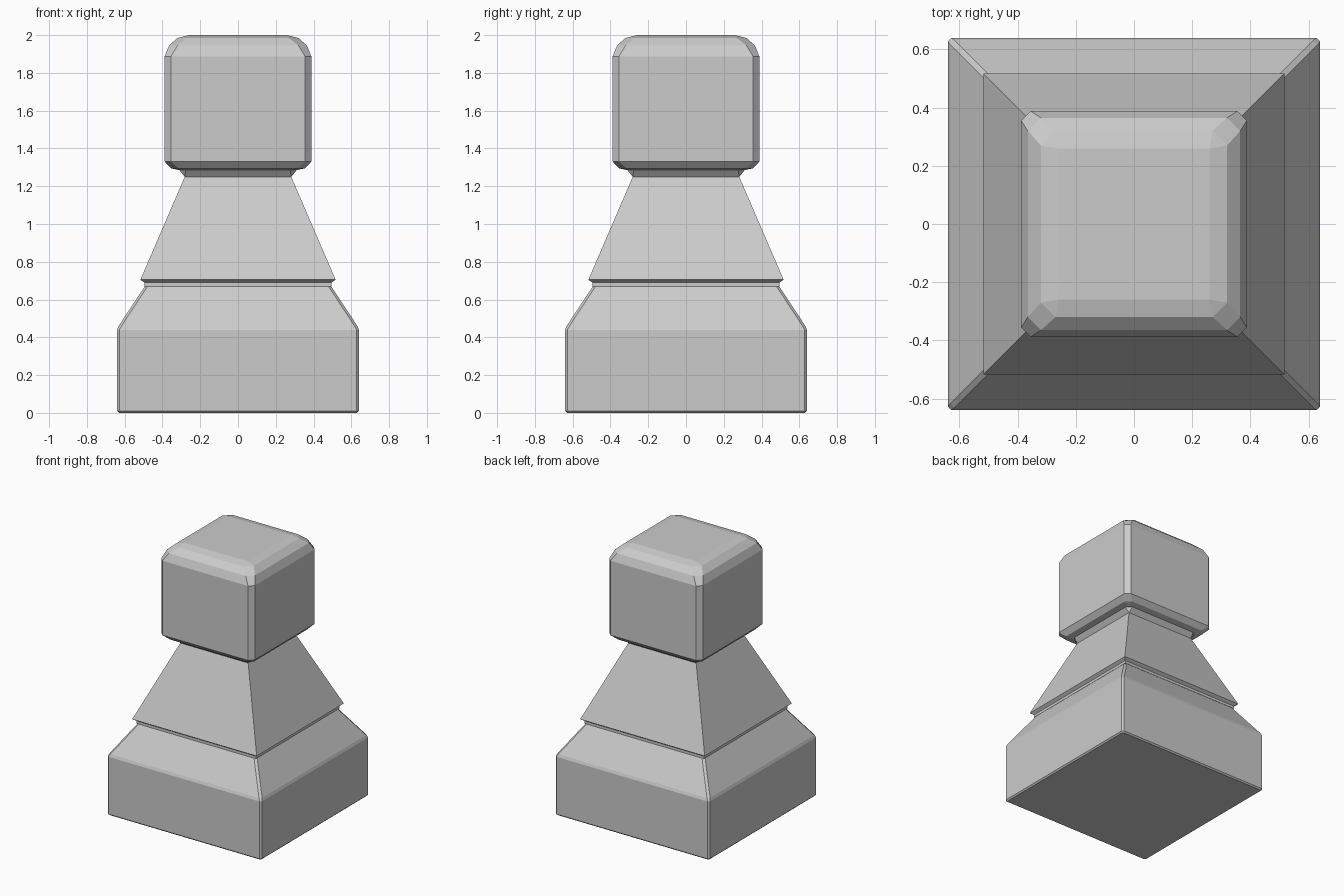
import bpy
import bmesh

if "Cube" in bpy.data.objects:
    bpy.data.objects.remove(bpy.data.objects["Cube"])

grey = bpy.data.materials.new("plain grey")
grey.diffuse_color = (0.6, 0.6, 0.6, 1)
grey.use_nodes = True
grey.node_tree.nodes["Principled BSDF"].inputs["Base Color"].default_value = grey.diffuse_color


def square_ring(bm, z, half, cut):
    """Square outline at height z with its corners cut off."""
    a, b = half, half - cut
    pts = [(a, -b), (a, b), (b, a), (-b, a), (-a, b), (-a, -b), (-b, -a), (b, -a)]
    return [bm.verts.new((x, y, z)) for x, y in pts]


def stack(name, profile):
    """Closed solid through rows of (height, half width, corner cut)."""
    bm = bmesh.new()
    rings = [square_ring(bm, *row) for row in profile]
    for low, high in zip(rings, rings[1:]):
        for i in range(8):
            j = (i + 1) % 8
            bm.faces.new((low[i], low[j], high[j], high[i]))
    bm.faces.new(rings[0][::-1])
    bm.faces.new(rings[-1])
    bmesh.ops.remove_doubles(bm, verts=bm.verts, dist=0.0005)
    bmesh.ops.recalc_face_normals(bm, faces=bm.faces)
    mesh = bpy.data.meshes.new(name)
    bm.to_mesh(mesh)
    bm.free()
    mesh.materials.append(grey)
    obj = bpy.data.objects.new(name, mesh)
    bpy.context.collection.objects.link(obj)
    return obj


# Heavy foot with sloped shoulders
stack("base", [(0, 0.63, 0.008), (0.01, 0.64, 0.012), (0.44, 0.64, 0.012),
               (0.46, 0.632, 0.015), (0.665, 0.497, 0.015), (0.675, 0.49, 0.015)])

# Tapered body with a groove below and a flared collar above
stack("body", [(0.67, 0.495, 0), (0.69, 0.495, 0), (0.705, 0.517, 0),
               (1.25, 0.282, 0), (1.29, 0.315, 0.04)])

# Block head, softly rounded at the top and chamfered below
stack("head", [(1.285, 0.31, 0.01), (1.295, 0.355, 0.04), (1.33, 0.388, 0.033),
               (1.888, 0.388, 0.033), (1.945, 0.365, 0.045), (1.985, 0.32, 0.05),
               (2.0, 0.26, 0)])
